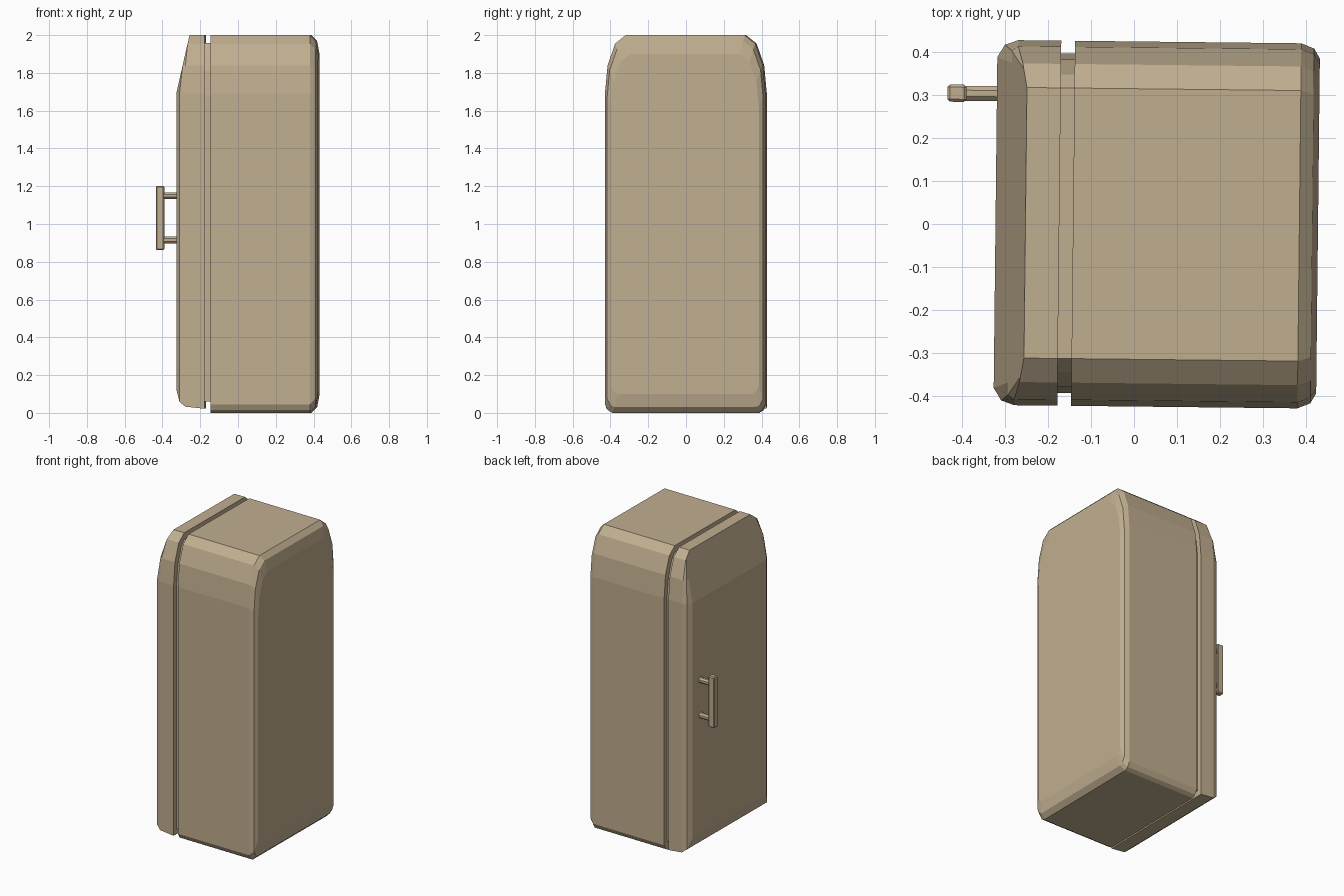
import bpy, bmesh, math
from mathutils import Matrix

if "Cube" in bpy.data.objects:
    bpy.data.objects.remove(bpy.data.objects["Cube"])

TURN = -0.011  # the whole model is turned very slightly about z

tan = bpy.data.materials.new("warm tan")
tan.diffuse_color = (0.53, 0.425, 0.28, 1)
tan.use_nodes = True
tan.node_tree.nodes["Principled BSDF"].inputs["Base Color"].default_value = tan.diffuse_color


def finish(name, bm):
    bmesh.ops.remove_doubles(bm, verts=bm.verts, dist=0.0002)
    bmesh.ops.recalc_face_normals(bm, faces=bm.faces)
    bm.transform(Matrix.Rotation(TURN, 4, 'Z'))
    me = bpy.data.meshes.new(name)
    bm.to_mesh(me)
    bm.free()
    me.materials.append(tan)
    ob = bpy.data.objects.new(name, me)
    bpy.context.collection.objects.link(ob)
    return ob


def loft(name, sections):
    """Skin between half sections [(x, y, z), ...] (bottom to top), mirrored in y."""
    bm = bmesh.new()
    rings = []
    for half in sections:
        right = [bm.verts.new(p) for p in half]
        left = [bm.verts.new((x, -y, z)) for x, y, z in half]
        rings.append(right + left[::-1])
    n = len(rings[0])
    for a, b in zip(rings, rings[1:]):
        for i in range(n):
            j = (i + 1) % n
            bm.faces.new((a[i], a[j], b[j], b[i]))
    # end caps as strips across the width, so they may bend
    for r in (rings[0], rings[-1]):
        for i in range(n // 2 - 1):
            bm.faces.new((r[i], r[i + 1], r[n - 2 - i], r[n - 1 - i]))
    return finish(name, bm)


shoulder = [(0.425, 1.69), (0.411, 1.84), (0.371, 1.955), (0.315, 2.0)]

# Cabinet: rounded shoulders, chamfered base, rounded back edge
body = [(0.385, 0), (0.409, 0.014), (0.425, 0.045)] + shoulder


def body_section(x, dy, dz):
    out = []
    for y, z in body:
        out.append((x, y * (1 - dy / 0.425), dz + z * (2 - 2 * dz) / 2))
    return out


loft("cabinet", [body_section(-0.142, 0, 0), body_section(0.385, 0, 0),
                 body_section(0.415, 0.012, 0.03), body_section(0.4285, 0.035, 0.1)])

# Recessed seal between cabinet and door
seal = [(y - 0.03 if y > 0.33 else y, z) for y, z in
        [(0.425, 0.06), (0.425, 1.68), (0.411, 1.81), (0.376, 1.915), (0.315, 1.957)]]
loft("door_seal", [[(x, y, z) for y, z in seal] for x in (-0.18, -0.137)])


# Door: front edge rounded, upper front sliced by a sloping plane
def door_section(x, dy, bottom):
    pts = [(0.425, bottom)] + shoulder
    return [(max(x, -0.3225 + (z - 1.69) * 0.225), y * (1 - dy / 0.425), z) for y, z in pts]


loft("door", [door_section(-0.174, 0, 0.022), door_section(-0.274, 0, 0.033),
              door_section(-0.305, 0.011, 0.058), door_section(-0.3225, 0.04, 0.125)])

# Handle grip with chamfered edges
bm = bmesh.new()
bmesh.ops.create_cube(bm, size=1, matrix=Matrix.Translation((-0.4155, 0.3, 1.032))
                      @ Matrix.Diagonal((0.045, 0.04, 0.34, 1)))
bmesh.ops.bevel(bm, geom=bm.edges[:], offset=0.006, segments=1, affect='EDGES')
finish("handle_grip", bm)

# Handle posts
for name, z in (("lower_handle_post", 0.915), ("upper_handle_post", 1.15)):
    bm = bmesh.new()
    bmesh.ops.create_cone(bm, cap_ends=True, segments=8, radius1=0.019, radius2=0.019, depth=0.09,
                          matrix=Matrix.Translation((-0.355, 0.3, z))
                          @ Matrix.Rotation(math.pi / 2, 4, 'Y') @ Matrix.Rotation(math.pi / 8, 4, 'Z'))
    finish(name, bm)
